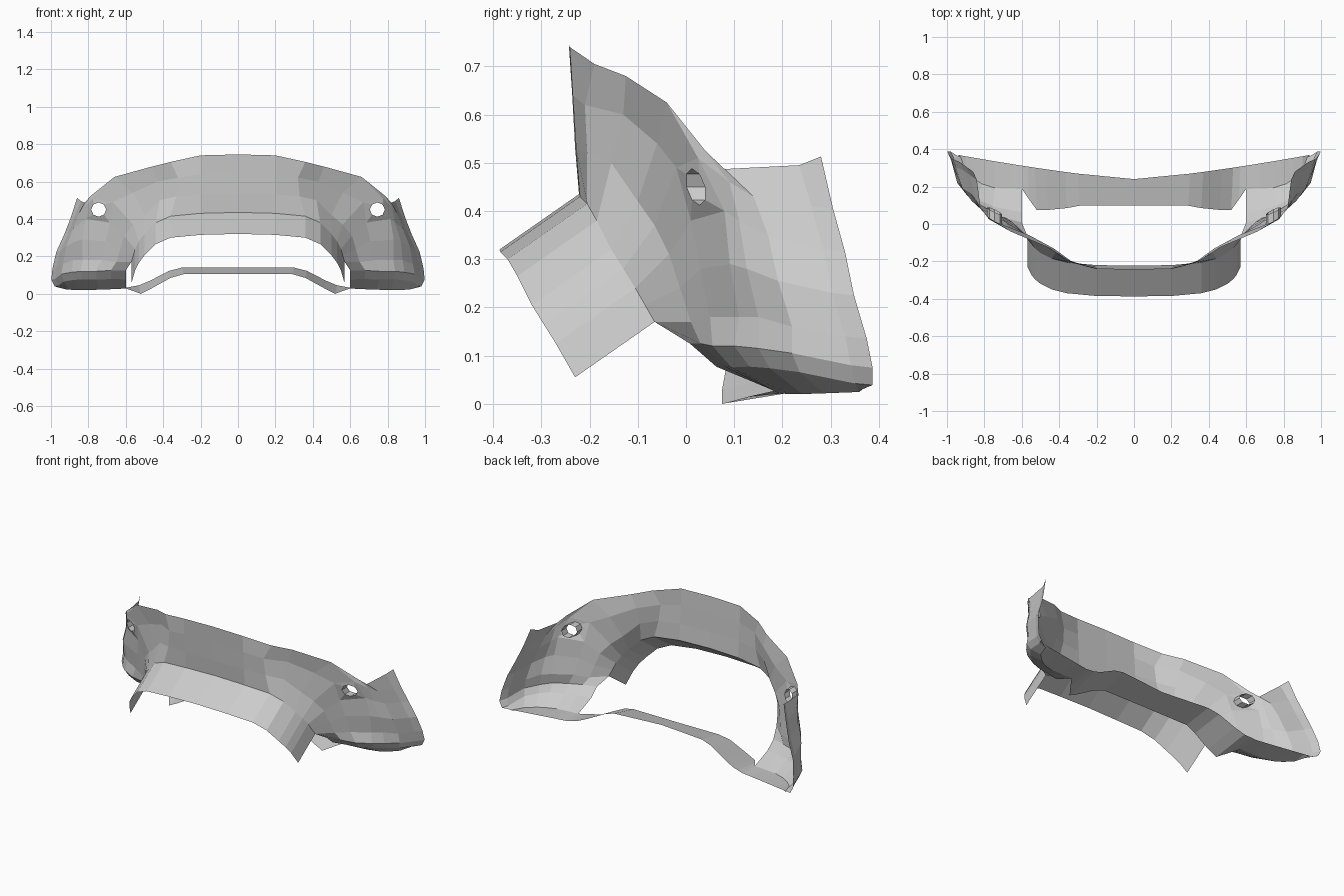
import bpy, bmesh, math
from mathutils import Vector as V

if "Cube" in bpy.data.objects:
    bpy.data.objects.remove(bpy.data.objects["Cube"])


def make(name, grid, skip=None, hole=None):
    """Skin a grid of points, optionally with one cell holding a round tube; mirror in x."""
    bm = bmesh.new()
    vs = [[bm.verts.new(p) for p in row] for row in grid]
    for i in range(len(vs) - 1):
        for j in range(len(vs[0]) - 1):
            q = [vs[i][j], vs[i][j + 1], vs[i + 1][j + 1], vs[i + 1][j]]
            if (i, j) != skip:
                bm.faces.new(q)
                continue
            ring = [bm.verts.new(p) for p in hole]
            back = [bm.verts.new(V(p) + V((0, .05, 0))) for p in hole]
            for k in range(4):
                bm.faces.new([q[k], q[(k + 1) % 4], ring[(2 * k + 2) % 8], ring[2 * k + 1], ring[2 * k]])
            for k in range(8):
                n = (k + 1) % 8
                bm.faces.new([ring[k], ring[n], back[n], back[k]])
    bmesh.ops.recalc_face_normals(bm, faces=bm.faces)
    me = bpy.data.meshes.new(name)
    bm.to_mesh(me)
    bm.free()
    ob = bpy.data.objects.new(name, me)
    bpy.context.collection.objects.link(ob)
    m = ob.modifiers.new("mirror", 'MIRROR')
    m.use_clip = True
    return ob


# centre panel: sections from top edge to arch edge
fan = [
    [(0, -.243, .745), (0, -.236, .64), (0, -.23, .53), (0, -.222, .435)],
    [(.2, -.241, .74), (.2, -.235, .64), (.2, -.228, .53), (.2, -.22, .43)],
    [(.36, -.19, .705), (.32, -.21, .62), (.33, -.205, .52), (.36, -.205, .415)],
    [(.46, -.125, .68), (.43, -.13, .6), (.42, -.155, .5), (.44, -.185, .38)],
    [(.66, -.04, .625), (.56, -.06, .54), (.50, -.10, .42), (.50, -.155, .32)],
]
make("centre_panel", fan)

# wing: rows from the panel seam down, each running from the arch to the back edge
row0 = fan[-1][::-1] + [(.785, .04, .525), (.82, .08, .487), (.84, .235, .495)]
row1 = [(.53, -.13, .28), (.56, -.065, .37), (.67, -.02, .49), (.775, .025, .51),
        (.825, .09, .46), (.85, .14, .43), (.875, .26, .41)]
row2 = [(.55, -.105, .24), (.61, -.035, .31), (.685, .01, .38), (.815, .08, .40),
        (.84, .11, .38), (.88, .17, .35), (.91, .285, .32)]
row4 = [(.57, -.065, .17), (.65, .01, .17), (.73, .05, .18), (.83, .11, .18),
        (.88, .15, .18), (.935, .22, .16), (.972, .33, .14)]
row5 = [(.6, .008, .125), (.68, .03, .125), (.76, .055, .12), (.84, .10, .12),
        (.89, .15, .115), (.945, .22, .105), (.978, .342, .08)]
row3 = [tuple((V(p) + V(q)) / 2 + V((.01, -.004, 0)) * (j > 2))
        for j, (p, q) in enumerate(zip(row2, row4))]
rows = [row0, row1, row2, row3, row4, row5]


def back_line(x):
    return .24 + .14 * x ** 1.3


# rear lip column, then chin and underside rows
for r, row in enumerate(rows):
    x, y, z = row[-1]
    row.append((x + .02, y + .045, z + (.018 if r == 0 else -.005)))
chin, under, rear = [], [], []
for j, (x, y, z) in enumerate(row5):
    t = j / 7
    chin.append((x - .018 * t, y + .055 * (1 - t), z - .048 + .012 * t))
    xu = x - .06 * t
    under.append((xu, min(y + .18 * (1 - t) ** .8, back_line(xu) - .008), .028 - .008 * math.sin(math.pi * t)))
    rear.append((xu, back_line(xu), .032))
rows += [chin, under, rear]
# octagonal lamp hole
hole = []
for k in range(8):
    a = math.radians(135 - 45 * k)
    x, z = .745 + .04 * math.cos(a), .45 + .038 * math.sin(a)
    hole.append((x, .02 + .48 * (x - .745) - .22 * (z - .45), z))
make("wing", rows, (1, 2), hole)

# arch flap swept forward and down
arch = [s[-1] for s in fan] + [r[0] for r in rows[1:5]]
make("arch_flap", [arch, [(x, y - .165, z - .115) for x, y, z in arch]])

# lower bar between the wings
front = [(0, .1, .105), (.29, .098, .105), (.36, .085, .085), (.46, .075, .03),
         (.52, .075, .0), (.56, .13, .015), under[0]]
heights = [.14, .14, .122, .07, .045, .038, .032]
bar_x = [0, .3, .37, .47, .53, .57, .6]
make("lower_bar", [front, [(x, back_line(x), z) for x, z in zip(bar_x, heights)]])
